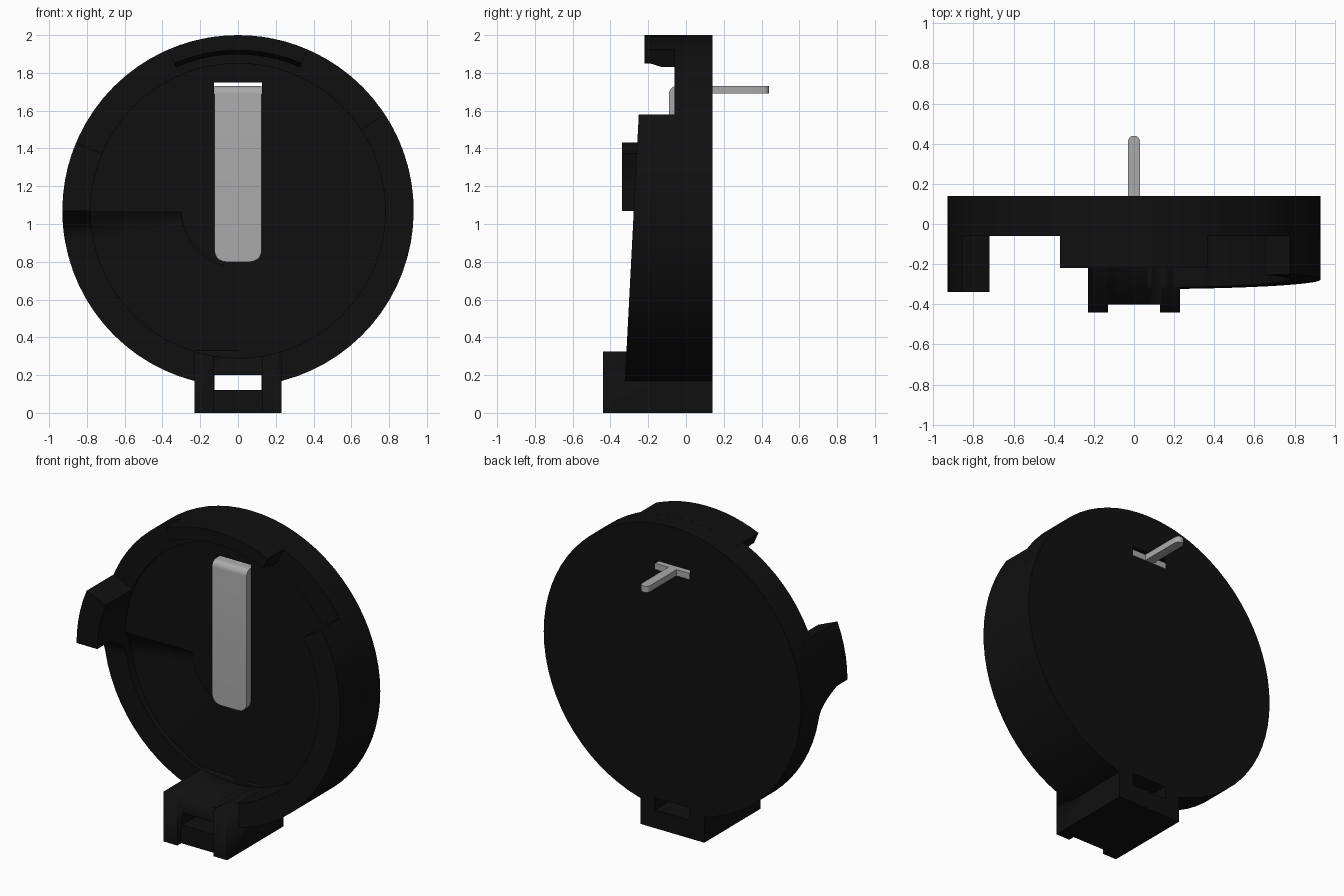
import bpy, bmesh, math
from mathutils import Vector

if "Cube" in bpy.data.objects:
    bpy.data.objects.remove(bpy.data.objects["Cube"], do_unlink=True)

CZ, R_OUT, R_IN, BACK = 1.07, 0.93, 0.78, 0.14
LEDGE, SEAT, PLATE = -0.06, -0.045, 0.01


def material(name, value, rough):
    m = bpy.data.materials.new(name)
    m.use_nodes = True
    m.diffuse_color = (value, value, value, 1)
    bsdf = m.node_tree.nodes["Principled BSDF"]
    bsdf.inputs["Base Color"].default_value = (value, value, value, 1)
    bsdf.inputs["Roughness"].default_value = rough
    return m


BLACK = material("black_plastic", 0.005, 0.6)
METAL = material("grey_metal", 0.4, 0.5)


def finish(name, bm, mat, smooth=True):
    bmesh.ops.remove_doubles(bm, verts=bm.verts, dist=1e-5)
    bmesh.ops.recalc_face_normals(bm, faces=bm.faces)
    me = bpy.data.meshes.new(name)
    bm.to_mesh(me)
    bm.free()
    me.materials.append(mat)
    ob = bpy.data.objects.new(name, me)
    bpy.context.collection.objects.link(ob)
    if smooth:
        bpy.ops.object.select_all(action='DESELECT')
        ob.select_set(True)
        bpy.context.view_layer.objects.active = ob
        bpy.ops.object.shade_smooth_by_angle(angle=math.radians(30))
    return ob


def sweep(name, section, a0, a1, step=5):
    """Sweep a closed (radius, y) section around the holder axis, in degrees."""
    bm = bmesh.new()
    n = max(2, round((a1 - a0) / step))
    rings = []
    for i in range(n + 1):
        a = a0 + (a1 - a0) * i / n
        c, s = math.cos(math.radians(a)), math.sin(math.radians(a))
        rings.append([bm.verts.new((r * c, y, CZ + r * s)) for r, y in section(a)])
    k = len(rings[0])
    for p, q in zip(rings, rings[1:]):
        for j in range(k):
            bm.faces.new((p[j], p[(j + 1) % k], q[(j + 1) % k], q[j]))
    if a1 - a0 < 360:
        bm.faces.new(rings[0])
        bm.faces.new(rings[-1])
    return finish(name, bm, BLACK)


def slab(r0, r1, front, back):
    """Rectangular section whose front may vary with the angle or radius."""
    f = front if callable(front) else (lambda a, r: front)
    return lambda a: [(r0, back), (r1, back), (r1, f(a, r1)), (r0, f(a, r0))]


def prism(name, pts, place, lo, hi, mat, round_z=None):
    """Extrude a 2D outline; place(u, v, w) gives the 3D point."""
    bm = bmesh.new()
    a = [bm.verts.new(place(u, v, lo)) for u, v in pts]
    b = [bm.verts.new(place(u, v, hi)) for u, v in pts]
    bm.faces.new(a)
    bm.faces.new(b)
    for i in range(len(pts)):
        j = (i + 1) % len(pts)
        bm.faces.new((a[i], a[j], b[j], b[i]))
    if round_z is not None:
        edges = [e for e in bm.edges
                 if all(abs(v.co.z - round_z) < 1e-4 for v in e.verts)
                 and abs(e.verts[0].co.x - e.verts[1].co.x) < 1e-4]
        bmesh.ops.bevel(bm, geom=edges, offset=0.06, segments=5,
                        profile=0.5, affect='EDGES')
    return finish(name, bm, mat)


def box_cutter(name, x, z0, z1):
    bm = bmesh.new()
    bmesh.ops.create_cube(bm, size=1)
    for v in bm.verts:
        v.co = Vector((v.co.x * 2 * x, v.co.y * 3, (z0 + z1) / 2 + v.co.z * (z1 - z0)))
    return finish(name, bm, BLACK, False)


def cut(ob, cutter):
    m = ob.modifiers.new("cut", 'BOOLEAN')
    m.operation, m.solver, m.object = 'DIFFERENCE', 'EXACT', cutter
    bpy.ops.object.select_all(action='DESELECT')
    ob.select_set(True)
    bpy.context.view_layer.objects.active = ob
    # keep the cut ahead of any other modifier
    bpy.ops.object.modifier_move_to_index(modifier=m.name, index=0)
    bpy.ops.object.modifier_apply(modifier=m.name)


# Round back plate, raised ledge and cell seat
back_plate = sweep("back_plate", slab(0, R_OUT, PLATE, BACK), 0, 360)
ledge = sweep("ledge_ring", slab(R_IN, R_OUT, LEDGE, PLATE), 0, 360)
seat = sweep("cell_seat", slab(0, R_IN, SEAT, PLATE), -90, 180)
sweep("seat_core", slab(0, 0.3, SEAT, PLATE), 180, 270)


# Finger scoop: quick drop, then a gentle ramp back up to the seat
def scoop(a, r):
    if a < 192:
        return SEAT * (1 - (a - 180) / 12) ** 2
    return SEAT * (a - 192) / 78


sweep("finger_scoop", slab(0.3, R_IN, scoop, PLATE), 180, 270, 3)

# Tall sloping rim on the left half
rim = sweep("side_rim",
            slab(R_IN, R_OUT,
                 lambda a, r: -0.25 - 0.052 * (0.51 - r * math.sin(math.radians(a))),
                 PLATE), -90, 33.3)

# Side tab with a concave foot
sweep("side_tab", slab(R_IN, R_OUT, -0.338, PLATE), 157.2, 180)
sweep("side_tab_foot",
      slab(R_IN, R_OUT, lambda a, r: LEDGE - 0.17 * (1 - (a - 180) / 10) ** 2.5, PLATE),
      180, 190, 1.5)

# Top retaining clip
sweep("top_clip", lambda a: [(0.828, PLATE), (R_OUT, PLATE), (R_OUT, -0.22),
                             (0.85, -0.22), (0.85, -0.19), (0.828, -0.125)],
      66.6, 113.4, 3.9)

# Bottom terminal block with a front groove
block = prism("terminal_block",
              [(-0.23, BACK), (0.23, BACK), (0.23, -0.44), (0.13, -0.44),
               (0.13, -0.40), (-0.13, -0.40), (-0.13, -0.44), (-0.23, -0.44)],
              lambda u, v, w: (u, v, w), 0, 0.33, BLACK)

# Openings: terminal window, contact slot and cell recess
window = box_cutter("window_cutter", 0.125, 0.12, 0.20)
slot = box_cutter("slot_cutter", 0.126, 1.688, 1.75)
recess = sweep("recess_cutter", slab(0, R_IN, -1.0, SEAT), 0, 360)
cut(block, recess)
for part in (block, back_plate, ledge, rim):
    cut(part, window)
for part in (back_plate, seat):
    cut(part, slot)
for c in (window, slot, recess):
    bpy.data.objects.remove(c, do_unlink=True)

# Bent spring contact
bend = [(-0.05 + 0.04 * math.cos(math.radians(t)), 1.69 + 0.04 * math.sin(math.radians(t)))
        for t in range(90, 181, 15)]
prism("spring_contact",
      [(-0.04, 0.8), (-0.04, 1.69), (BACK, 1.69), (BACK, 1.73)] + bend + [(-0.09, 0.8)],
      lambda u, v, w: (w, u, v), -0.125, 0.125, METAL, round_z=0.8)

# Solder pin with a round tip
tip = [(0.03 * math.cos(math.radians(t)), 0.41 + 0.03 * math.sin(math.radians(t)))
       for t in range(0, 181, 20)]
prism("solder_pin", [(-0.03, 0.1), (0.03, 0.1)] + tip,
      lambda u, v, w: (u, v, w), 1.69, 1.73, METAL)
